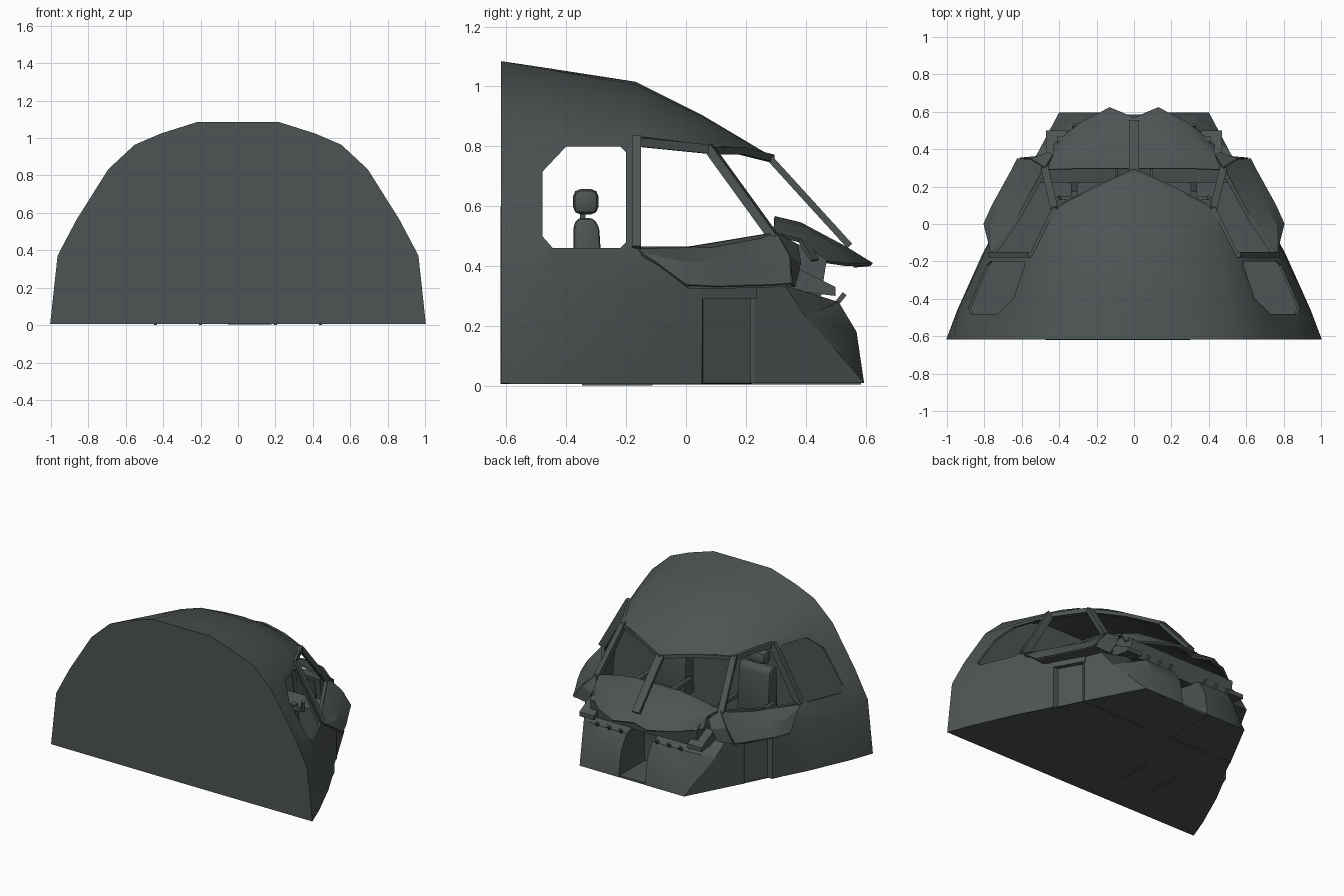
import bpy, bmesh, math
from mathutils import Vector, Matrix

if "Cube" in bpy.data.objects:
    bpy.data.objects.remove(bpy.data.objects["Cube"])


def material(name, rgb):
    m = bpy.data.materials.new(name)
    m.diffuse_color = (*rgb, 1)
    m.use_nodes = True
    m.node_tree.nodes["Principled BSDF"].inputs["Base Color"].default_value = m.diffuse_color
    return m


GREY = material("dark slate grey", (0.075, 0.088, 0.087))


def finish(name, bm, mirror=True, thick=0.0, bevel=0.0, cutter=None):
    """Turn a bmesh into an object, apply its modifiers, smooth by angle."""
    bmesh.ops.recalc_face_normals(bm, faces=bm.faces)
    me = bpy.data.meshes.new(name)
    bm.to_mesh(me)
    bm.free()
    me.materials.append(GREY)
    ob = bpy.data.objects.new(name, me)
    bpy.context.collection.objects.link(ob)
    if bevel:
        b = ob.modifiers.new("bevel", 'BEVEL')
        b.width, b.segments = bevel, 2
    if mirror:
        ob.modifiers.new("mirror", 'MIRROR')
    if thick:
        s = ob.modifiers.new("solidify", 'SOLIDIFY')
        s.thickness, s.offset = thick, 0
    if cutter:
        c = ob.modifiers.new("cut", 'BOOLEAN')
        c.operation, c.solver, c.object = 'DIFFERENCE', 'EXACT', cutter
    bpy.ops.object.select_all(action='DESELECT')
    ob.select_set(True)
    bpy.context.view_layer.objects.active = ob
    for m in list(ob.modifiers):
        bpy.ops.object.modifier_apply(modifier=m.name)
    bpy.ops.object.shade_smooth_by_angle(angle=math.radians(28))
    return ob


def grid(bm, rows):
    """Skin rows of equal point count; returns the vertices by row."""
    vs = [[bm.verts.new(p) for p in r] for r in rows]
    for a, b in zip(vs, vs[1:]):
        for i in range(len(a) - 1):
            bm.faces.new((a[i], a[i + 1], b[i + 1], b[i]))
    return vs


def loft(bm, rings):
    """Closed solid through rings of equal point count."""
    vs = [[bm.verts.new(p) for p in r] for r in rings]
    n = len(vs[0])
    for a, b in zip(vs, vs[1:]):
        for i in range(n):
            bm.faces.new((a[i], a[(i + 1) % n], b[(i + 1) % n], b[i]))
    bm.faces.new(vs[0])
    bm.faces.new(vs[-1])


def prism(name, prof, x0, x1, **kw):
    """Side profile of (y, z) points extruded along x."""
    bm = bmesh.new()
    loft(bm, [[(x, y, z) for y, z in prof] for x in (x0, x1)])
    return finish(name, bm, **kw)


def bars(name, pts, w, d, mirror=True):
    """Straight rectangular bars along a chain of points."""
    bm = bmesh.new()
    for a, b in zip(pts, pts[1:]):
        a, b = Vector(a), Vector(b)
        rot = (b - a).to_track_quat('Z', 'Y').to_matrix().to_4x4()
        bmesh.ops.create_cube(bm, size=1, matrix=Matrix.Translation((a + b) / 2) @ rot
                              @ Matrix.Diagonal((w, d, (b - a).length + w * 0.4, 1)))
    return finish(name, bm, mirror)


def box(name, c, size, mirror=True, bevel=0.0, tilt=0.0):
    bm = bmesh.new()
    bmesh.ops.create_cube(bm, size=1, matrix=Matrix.Translation(c)
                          @ Matrix.Rotation(math.radians(tilt), 4, 'X') @ Matrix.Diagonal((*size, 1)))
    return finish(name, bm, mirror, bevel=bevel)


# Hull: three full half sections, floor to crown, then the roof brow edge
S0 = [(x, -.615, z) for x, z in ((1, .01), (.96, .37), (.86, .56), (.69, .83), (.55, .96),
                                (.41, 1.02), (.22, 1.08), (0, 1.08))]
S1 = [(x, -.46, z) for x, z in ((.94, .01), (.935, .32), (.88, .47), (.64, .83), (.51, .935),
                               (.37, 1.0), (.2, 1.05), (0, 1.055))]
S2 = [(x, -.17, z) for x, z in ((.81, .01), (.8, .34), (.76, .46), (.54, .83), (.45, .89),
                               (.32, .95), (.17, 1.0), (0, 1.01))]
S3 = [(.46, -.01, .81), (.38, .02, .84), (.26, .04, .875), (.13, .05, .895), (0, .05, .9)]
S4 = [(.42, .08, .79), (.33, .13, .795), (.22, .18, .79), (.11, .24, .775), (0, .285, .76)]
# lower side wall running forward, with the shallow side recess
LOW = [(.72, 0, .335), (.70, .05, .33), (.665, .052, .33), (.57, .22, .33), (.6, .222, .33)]

bm = bmesh.new()
body = grid(bm, [S0, S1, S2])
brow = [[bm.verts.new(p) for p in r] for r in (S3, S4)]
for a, b in ((body[2][3:], brow[0]), (brow[0], brow[1])):
    for i in range(4):
        bm.faces.new((a[i], a[i + 1], b[i + 1], b[i]))
top = [bm.verts.new(p) for p in LOW]
bot = [bm.verts.new((x, y, .01)) for x, y, z in LOW]
for a, b, c, d in zip([body[2][0]] + bot, bot, top, [body[2][1]] + top):
    bm.faces.new((a, b, c, d))
bm.faces.new((body[2][1], top[0], body[2][2]))
base_back = bm.verts.new((0, -.615, .01))
base_front = bm.verts.new((0, .222, .01))
bm.faces.new(body[0] + [base_back])
bm.faces.new([base_back] + [r[0] for r in body] + bot + [base_front])

rear_window = [(-.48, .5), (-.445, .46), (-.22, .46), (-.2, .48), (-.2, .78),
               (-.22, .8), (-.4, .8), (-.48, .715)]
cutter = prism("window_cutter", rear_window, -1.3, 1.3, mirror=False)
cutter.hide_render = True
finish("fuselage_shell", bm, thick=.012, cutter=cutter)
bpy.data.objects.remove(cutter)

# Recess lintel and flared sill under the side windows
bars("recess_lintel", [(.69, .05, .31), (.59, .225, .31)], .03, .04)
bm = bmesh.new()
grid(bm, [[(.75, -.17, .46), (.765, -.15, .44), (.775, -.1, .41)],
          [(.66, -.03, .46), (.76, -.01, .41), (.8, 0, .335)],
          [(.6, .06, .462), (.7, .1, .41), (.755, .1, .33)],
          [(.5, .24, .495), (.58, .28, .42), (.65, .29, .335)],
          [(.475, .3, .51), (.55, .345, .43), (.62, .35, .34)]])
finish("window_sill_panel", bm, thick=.012)
bm = bmesh.new()
grid(bm, [[(.74, 0, .33), (.69, .05, .33), (.59, .22, .33), (.53, .35, .34)],
          [(.8, 0, .33), (.755, .1, .328), (.65, .29, .333), (.62, .35, .338)]])
finish("sill_underside", bm, thick=.008)
bm = bmesh.new()
grid(bm, [[(.475, .3, .51), (.55, .345, .43), (.61, .35, .34)],
          [(.43, .37, .47), (.46, .38, .41), (.5, .36, .33)]])
finish("sill_end_panel", bm, thick=.01)

# Window frame posts and rails
bars("side_window_rear_post", [(.755, -.165, .46), (.55, -.165, .82)], .03, .05)
bars("side_window_top_rail", [(.545, -.17, .815), (.425, .08, .79)], .03, .03)
bars("side_window_lower_rail", [(.75, -.16, .455), (.625, .02, .455), (.475, .29, .5)], .022, .022)
bars("windscreen_corner_post", [(.425, .08, .79), (.475, .29, .5)], .04, .03)
bars("windscreen_top_rail", [(.42, .085, .785), (.22, .185, .785), (0, .285, .76)], .02, .025)
bars("windscreen_centre_post", [(0, .285, .755), (0, .54, .475)], .055, .022, mirror=False)

# Glareshield hood and instrument panel
bm = bmesh.new()
grid(bm, [[(0, .295, .56), (.17, .295, .56), (.3, .295, .545), (.46, .29, .505)],
          [(0, .38, .53), (.175, .38, .54), (.31, .4, .525), (.45, .32, .5)],
          [(0, .56, .43), (.155, .53, .46), (.3, .5, .46), (.425, .38, .485)],
          [(0, .565, .4), (.13, .62, .405), (.29, .535, .405), (.43, .42, .42)]])
finish("glareshield", bm, thick=.014)
prism("instrument_panel", [(.34, .31), (.45, .29), (.47, .42), (.4, .47), (.31, .48)], -.41, .41, mirror=False)
prism("panel_display", [(.333, .33), (.311, .46), (.304, .46), (.326, .33)], .06, .2)
prism("outer_display", [(.333, .33), (.311, .46), (.304, .46), (.326, .33)], .23, .37)
prism("side_shelf", [(.34, .32), (.5, .3), (.5, .33), (.36, .4)], .36, .47)

# Nose consoles either side of the footwell
inner = [(.22, .01), (.595, .01), (.57, .18), (.51, .28), (.35, .33), (.22, .3)]
outer = [(.22, .01), (.595, .01), (.5, .12), (.4, .23), (.33, .335), (.22, .33)]
bm = bmesh.new()
loft(bm, [[(.1, y, z) for y, z in inner], [(.33, y, z) for y, z in inner],
          [(.6 - .53 * (y - .22), y, z) for y, z in outer]])
finish("nose_console", bm)
box("footwell_floor", (0, .4, .012), (.22, .37, .014), mirror=False)
box("footwell_back", (0, .3, .16), (.22, .02, .3), mirror=False)
for i, x in enumerate((.14, .23, .32)):
    bars(f"console_latch_{i}", [(x, .5, .27), (x, .528, .305)], .016, .016)

# Centre pedestal with levers
prism("centre_pedestal", [(-.12, .01), (.3, .01), (.32, .34), (.22, .31), (-.1, .23)], -.09, .09, mirror=False)
bars("thrust_lever", [(.03, .1, .27), (.03, .07, .34)], .025, .015)

# Crew seats with headrests, arms and floor rails
SX = .32
box("seat_pedestal", (SX, -.22, .09), (.16, .2, .16))
box("seat_cushion", (SX, -.2, .21), (.24, .26, .08), bevel=.02)
prism("seat_back", [(-.27, .2), (-.38, .2), (-.375, .54), (-.36, .56), (-.31, .56), (-.29, .53)],
      SX - .12, SX + .12, bevel=.012)
bars("headrest_stem", [(SX, -.345, .55), (SX, -.345, .6)], .06, .02)
box("headrest", (SX, -.335, .615), (.15, .085, .085), bevel=.025)
for side in (-.135, .135):
    box("seat_arm", (SX + side, -.22, .32), (.03, .22, .03), bevel=.008)
for x in (.2, .44):
    box("seat_rail", (x, -.23, .008), (.016, .235, .014))

# Control columns and wheels
bars("control_column", [(SX, .2, .02), (SX, .16, .34)], .035, .035)
bars("control_wheel", [(SX - .09, .13, .39), (SX - .08, .14, .33), (SX + .08, .14, .33), (SX + .09, .13, .39)], .022, .022)
